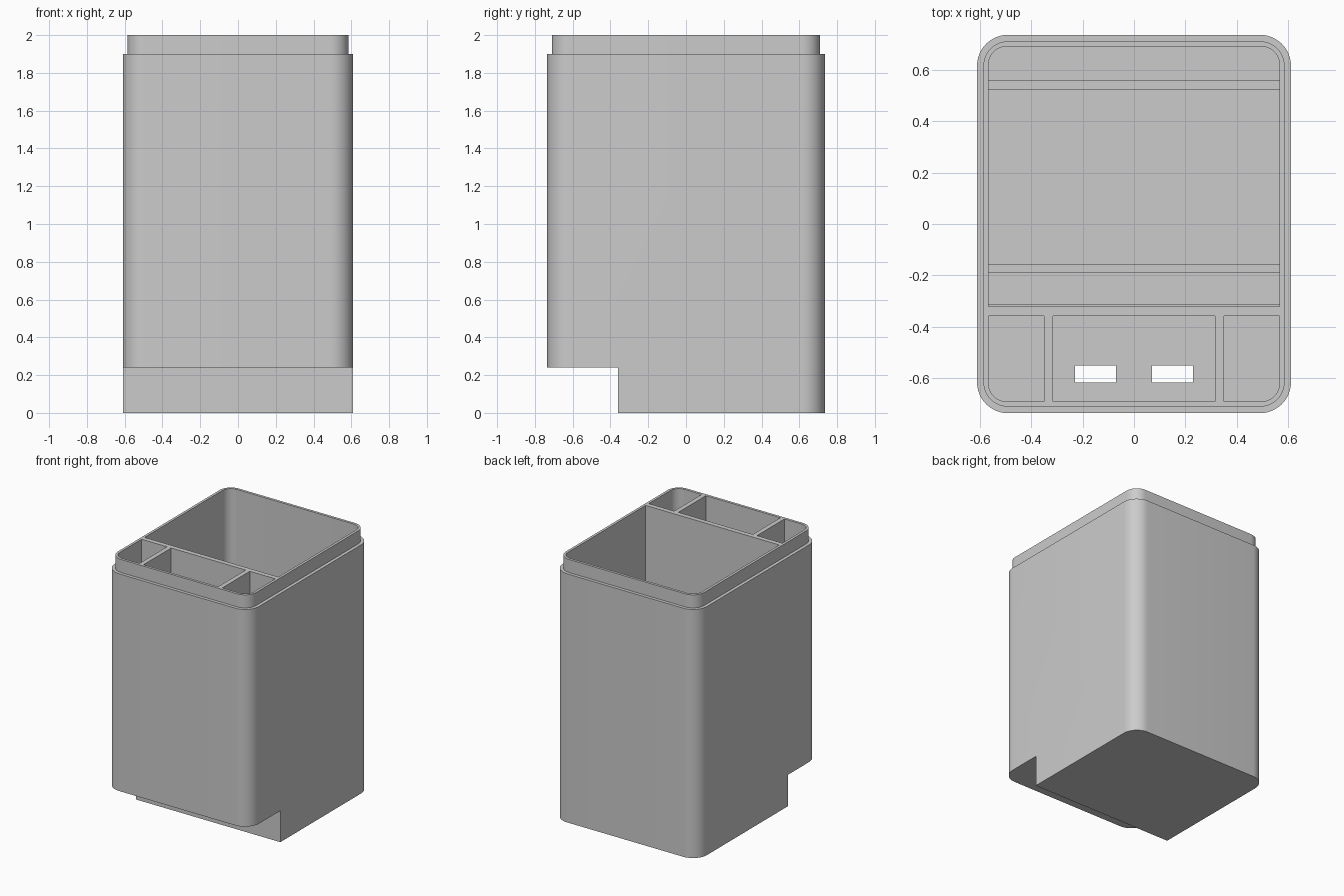
import bpy, bmesh, math

cube = bpy.data.objects.get("Cube")
if cube:
    bpy.data.objects.remove(cube, do_unlink=True)

grey = bpy.data.materials.new("plain grey")
grey.use_nodes = True
COLOR = (0.6, 0.6, 0.6, 1)
grey.diffuse_color = COLOR
grey.node_tree.nodes["Principled BSDF"].inputs["Base Color"].default_value = COLOR

TOP = 2.0
WALL = 0.045
STEP = 0.24          # height of the recess under the front
OUT_X, OUT_Y = 0.61, 0.735
IN_X, IN_Y = OUT_X - WALL, OUT_Y - WALL
IN_R = 0.07


def prism(name, x, y, z, radii=(0, 0, 0, 0)):
    """Box over x, y, z ranges; radii round the back-left, back-right,
    front-right and front-left vertical corners (+x is left)."""
    corners = [(x[1], y[1]), (x[0], y[1]), (x[0], y[0]), (x[1], y[0])]
    points = []
    for i, ((cx, cy), r) in enumerate(zip(corners, radii)):
        if r == 0:
            points.append((cx, cy))
            continue
        ox = cx - math.copysign(r, cx - sum(x) / 2)
        oy = cy - math.copysign(r, cy - sum(y) / 2)
        for k in range(13):
            a = (i + k / 12) * math.pi / 2
            points.append((ox + r * math.cos(a), oy + r * math.sin(a)))
    bm = bmesh.new()
    base = bm.faces.new([bm.verts.new((px, py, z[0])) for px, py in points])
    grown = bmesh.ops.extrude_face_region(bm, geom=[base])["geom"]
    bmesh.ops.translate(bm, vec=(0, 0, z[1] - z[0]),
                        verts=[v for v in grown if isinstance(v, bmesh.types.BMVert)])
    bmesh.ops.recalc_face_normals(bm, faces=bm.faces)
    mesh = bpy.data.meshes.new(name)
    bm.to_mesh(mesh)
    bm.free()
    mesh.materials.append(grey)
    obj = bpy.data.objects.new(name, mesh)
    bpy.context.collection.objects.link(obj)
    return obj


def combine(target, tool, operation):
    """Apply a boolean and discard the tool."""
    mod = target.modifiers.new(operation.lower(), "BOOLEAN")
    mod.operation, mod.solver, mod.object = operation, "EXACT", tool
    bpy.context.view_layer.objects.active = target
    bpy.ops.object.modifier_apply(modifier=mod.name)
    bpy.data.objects.remove(tool, do_unlink=True)


# Outer shell with the narrower lip on top
body = prism("container_body", (-OUT_X, OUT_X), (-OUT_Y, OUT_Y), (0, 1.9), [0.12] * 4)
lip = prism("lip", (-0.585, 0.585), (-0.71, 0.71), (1.7, TOP), [0.095] * 4)
combine(body, lip, "UNION")

# Recess under the front
combine(body, prism("recess", (-1, 1), (-1, -0.36), (-0.5, STEP)), "DIFFERENCE")

# Large rear compartment
combine(body, prism("rear_space", (-IN_X, IN_X), (-0.32, IN_Y), (WALL, 2.2),
                    (IN_R, IN_R, 0, 0)), "DIFFERENCE")

# Three front compartments
front_y, front_z = (-IN_Y, -0.357), (STEP + WALL, 2.2)
combine(body, prism("middle_space", (-0.315, 0.315), front_y, front_z), "DIFFERENCE")
combine(body, prism("left_space", (0.35, IN_X), front_y, front_z,
                    (0, 0, 0, IN_R)), "DIFFERENCE")
combine(body, prism("right_space", (-IN_X, -0.35), front_y, front_z,
                    (0, 0, IN_R, 0)), "DIFFERENCE")

# Two slots through the floor of the middle compartment
for side in (-1, 1):
    slot_x = sorted((side * 0.07, side * 0.23))
    combine(body, prism("slot", slot_x, (-0.615, -0.55), (0.1, 0.5)), "DIFFERENCE")

bpy.ops.object.select_all(action="DESELECT")
body.select_set(True)
bpy.context.view_layer.objects.active = body
bpy.ops.object.shade_smooth_by_angle(angle=math.radians(30))

# Ribs across the rear floor and the thicker foot of the partition
for name, y, height in (("rear_floor_rib", (0.523, 0.558), 0.12),
                        ("front_floor_rib", (-0.19, -0.155), 0.12),
                        ("partition_foot", (-0.325, -0.312), STEP + WALL)):
    prism(name, (-IN_X, IN_X), y, (WALL - 0.01, height))
